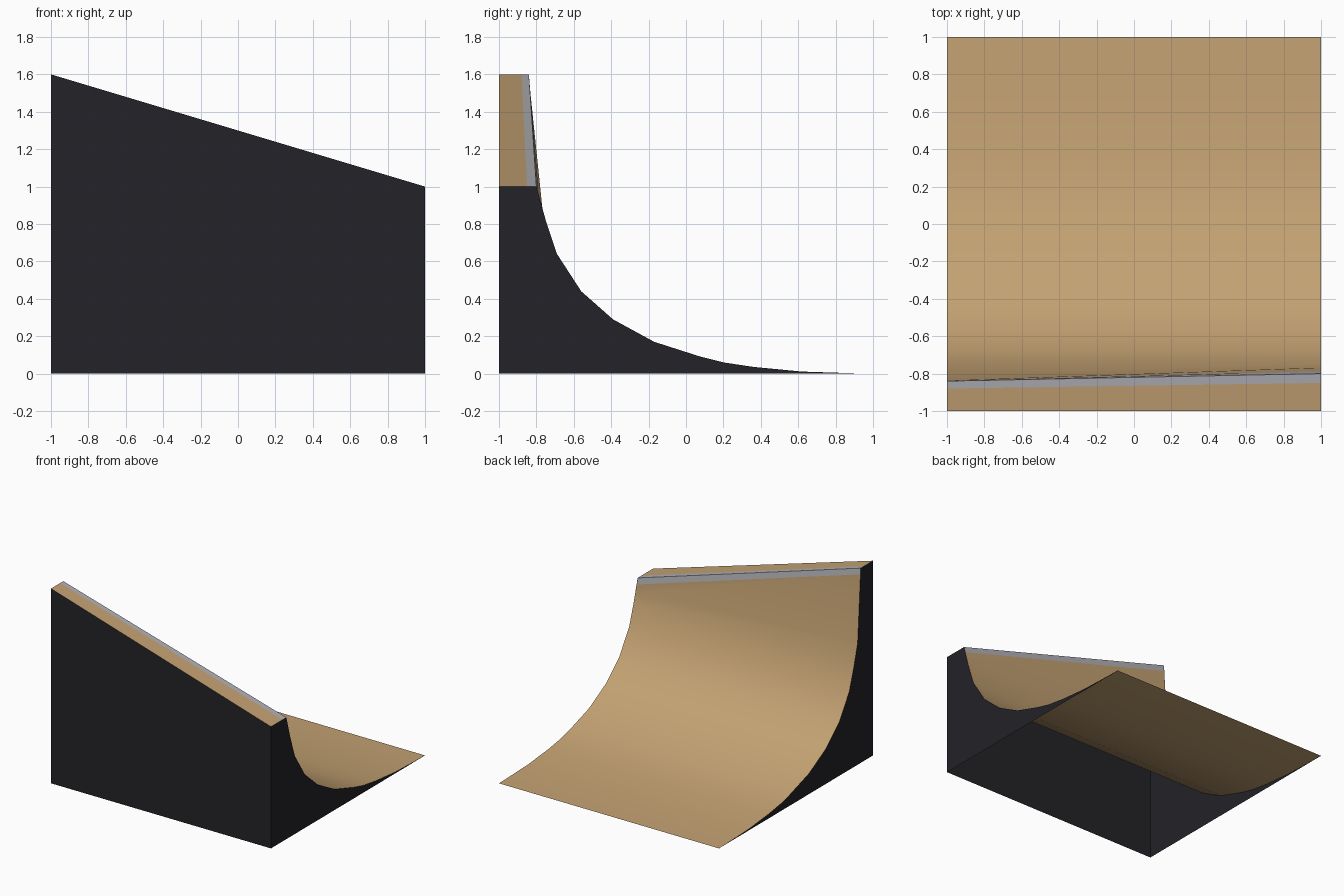
import bpy
import bmesh

if "Cube" in bpy.data.objects:
    bpy.data.objects.remove(bpy.data.objects["Cube"])


def material(name, rgb):
    m = bpy.data.materials.new(name)
    m.diffuse_color = (*rgb, 1)
    m.use_nodes = True
    m.node_tree.nodes["Principled BSDF"].inputs["Base Color"].default_value = m.diffuse_color
    return m


WOOD = material("plywood", (0.55, 0.36, 0.17))
METAL = material("steel", (0.44, 0.43, 0.46))
DARK = material("dark_panel", (0.017, 0.017, 0.021))


def finish(name, bm, mat, smooth=False):
    me = bpy.data.meshes.new(name)
    bm.to_mesh(me)
    bm.free()
    me.materials.append(mat)
    for p in me.polygons:
        p.use_smooth = smooth
    ob = bpy.data.objects.new(name, me)
    bpy.context.collection.objects.link(ob)
    return ob


def skin(name, left, right, mat, smooth=False):
    """Span strips between a (y, z) profile at x=-1 and one at x=1."""
    bm = bmesh.new()
    lv = [bm.verts.new((-1, y, z)) for y, z in left]
    rv = [bm.verts.new((1, y, z)) for y, z in right]
    for i in range(len(lv) - 1):
        bm.faces.new((rv[i], lv[i], lv[i + 1], rv[i + 1]))
    return finish(name, bm, mat, smooth)


def side(name, x, profile):
    bm = bmesh.new()
    vs = [bm.verts.new((x, y, z)) for y, z in profile]
    bm.faces.new(vs if x > 0 else vs[::-1])
    return finish(name, bm, DARK)


# shared transition curve, from the back toe up to the steep part
curve = [(1, 0), (0.9, 0.002), (0.62, 0.011), (0.36, 0.036), (0.2, 0.06),
         (0.08, 0.09), (-0.17, 0.17), (-0.39, 0.29), (-0.56, 0.44),
         (-0.69, 0.64), (-0.75, 0.82)]

# riding surface, taller on the left
skin("ramp_surface", curve + [(-0.8, 1), (-0.837, 1.55)],
     curve + [(-0.768, 0.885), (-0.787, 0.95)], WOOD, True)

# metal edge strip wrapping over the lip
skin("coping", [(-0.837, 1.55), (-0.84, 1.6), (-0.88, 1.6)],
     [(-0.787, 0.95), (-0.8, 1), (-0.85, 1)], METAL)

# narrow sloping deck
skin("deck", [(-0.88, 1.6), (-1, 1.6)], [(-0.85, 1), (-1, 1)], WOOD)

# dark panels; the underside is open
skin("front_panel", [(-1, 1.6), (-1, 0)], [(-1, 1), (-1, 0)], DARK)
side("right_panel", 1, curve + [(-0.8, 1), (-1, 1), (-1, 0)])
side("left_panel", -1, curve + [(-0.8, 1), (-0.84, 1.6), (-1, 1.6), (-1, 0)])
